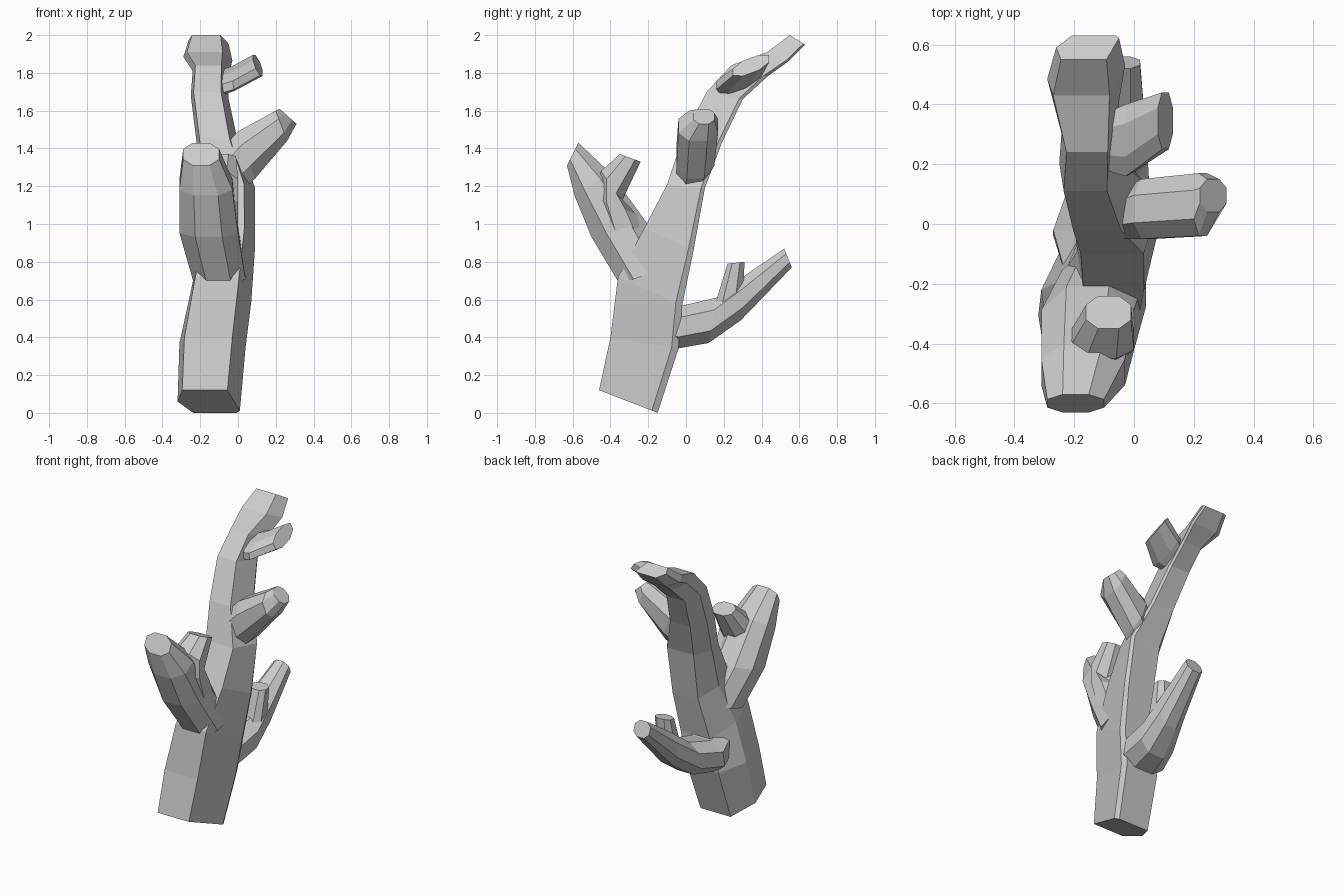
import bpy, bmesh
from math import cos, sin, tau

if "Cube" in bpy.data.objects:
    bpy.data.objects.remove(bpy.data.objects["Cube"])

# Cross-sections: (along the outline chord, across the depth)
BRANCH = [(max(-1, min(1, 1.2 * cos(tau * (i + .5) / 8))),
           max(-1, min(1, 1.2 * sin(tau * (i + .5) / 8)))) for i in range(8)]
STEM = [(-1, -.85), (0, -1), (1, -.5), (1, .9), (.8, 1), (-1, .6)]


def limb(name, rings, section=BRANCH, sideways=False, skew=0):
    """Loft a limb; each ring = chord ends (a1, z1), (a2, z2) and depth range."""
    bm = bmesh.new()
    loops = []
    for a1, z1, a2, z2, d1, d2 in rings:
        loop = []
        for s, t in section:
            a = (a1 + a2 + s * (a2 - a1)) / 2
            z = (z1 + z2 + s * (z2 - z1)) / 2 + skew * t
            d = (d1 + d2 + t * (d2 - d1)) / 2
            loop.append(bm.verts.new((a, d, z) if sideways else (d, a, z)))
        loops.append(loop)
    n = len(section)
    for lo, hi in zip(loops, loops[1:]):
        for i in range(n):
            j = (i + 1) % n
            bm.faces.new((lo[i], lo[j], hi[j], hi[i]))
    bm.faces.new(loops[0])
    bm.faces.new(loops[-1])
    bmesh.ops.recalc_face_normals(bm, faces=bm.faces[:])
    mesh = bpy.data.meshes.new(name)
    bm.to_mesh(mesh)
    bm.free()
    ob = bpy.data.objects.new(name, mesh)
    bpy.context.collection.objects.link(ob)
    return ob


# Main stem, curving up and back to a flattened tip
stem = limb("branching_stem", [
    (-.46, .12, -.15, .00, -.32, .01),
    (-.40, .40, -.04, .34, -.31, .04),
    (-.36, .72, -.02, .57, -.25, .07),
    (-.22, .98, .04, .86, -.19, .09),
    (-.10, 1.21, .10, 1.19, -.20, .09),
    (-.02, 1.45, .19, 1.43, -.22, .00),
    (.11, 1.70, .30, 1.66, -.25, -.05),
    (.24, 1.84, .43, 1.78, -.24, -.05),
    (.43, 1.91, .54, 1.86, -.29, -.03),
    (.55, 2.00, .63, 1.95, -.26, -.05)], STEM)

limbs = [
    # Front branch and its fork
    limb("front_branch", [
        (-.35, .68, -.08, .78, -.24, .04),
        (-.50, .93, -.21, 1.01, -.31, .00),
        (-.59, 1.15, -.40, 1.27, -.31, -.03),
        (-.63, 1.31, -.57, 1.43, -.29, -.10)]),
    limb("front_fork", [
        (-.42, .90, -.18, .90, -.24, .00),
        (-.48, 1.14, -.26, 1.05, -.24, .00),
        (-.45, 1.28, -.34, 1.12, -.22, .00),
        (-.35, 1.37, -.24, 1.33, -.16, -.01)]),
    # Low rear branch and its stub
    limb("rear_branch", [
        (-.20, .62, -.20, .38, -.22, .00),
        (-.01, .57, -.05, .34, -.27, .045),
        (.12, .37, .16, .61, -.21, .05)[2:4] + (.12, .37, -.21, .05),
        (.33, .74, .29, .49, -.15, .04),
        (.52, .87, .56, .77, -.10, .02)]),
    limb("rear_stub", [
        (.14, .53, .30, .58, -.10, .04),
        (.22, .79, .31, .80, -.08, .04)]),
    # Side branch and upper twig, both leaning to the right
    limb("side_branch", [
        (-.12, 1.36, .00, 1.16, -.05, .09),
        (.00, 1.49, .09, 1.24, -.05, .15),
        (.20, 1.60, .26, 1.44, -.04, .17),
        (.22, 1.61, .31, 1.53, .04, .15)], BRANCH, True),
    limb("upper_twig", [
        (-.18, 1.77, -.15, 1.68, .20, .34),
        (-.03, 1.82, -.02, 1.72, .16, .40),
        (.08, 1.88, .13, 1.80, .25, .44)], BRANCH, True, .035),
]

# Fuse every limb into the stem
bpy.context.view_layer.objects.active = stem
for ob in limbs:
    mod = stem.modifiers.new("fuse", 'BOOLEAN')
    mod.operation = 'UNION'
    mod.solver = 'EXACT'
    mod.object = ob
    bpy.ops.object.modifier_apply(modifier=mod.name)
    bpy.data.objects.remove(ob)
